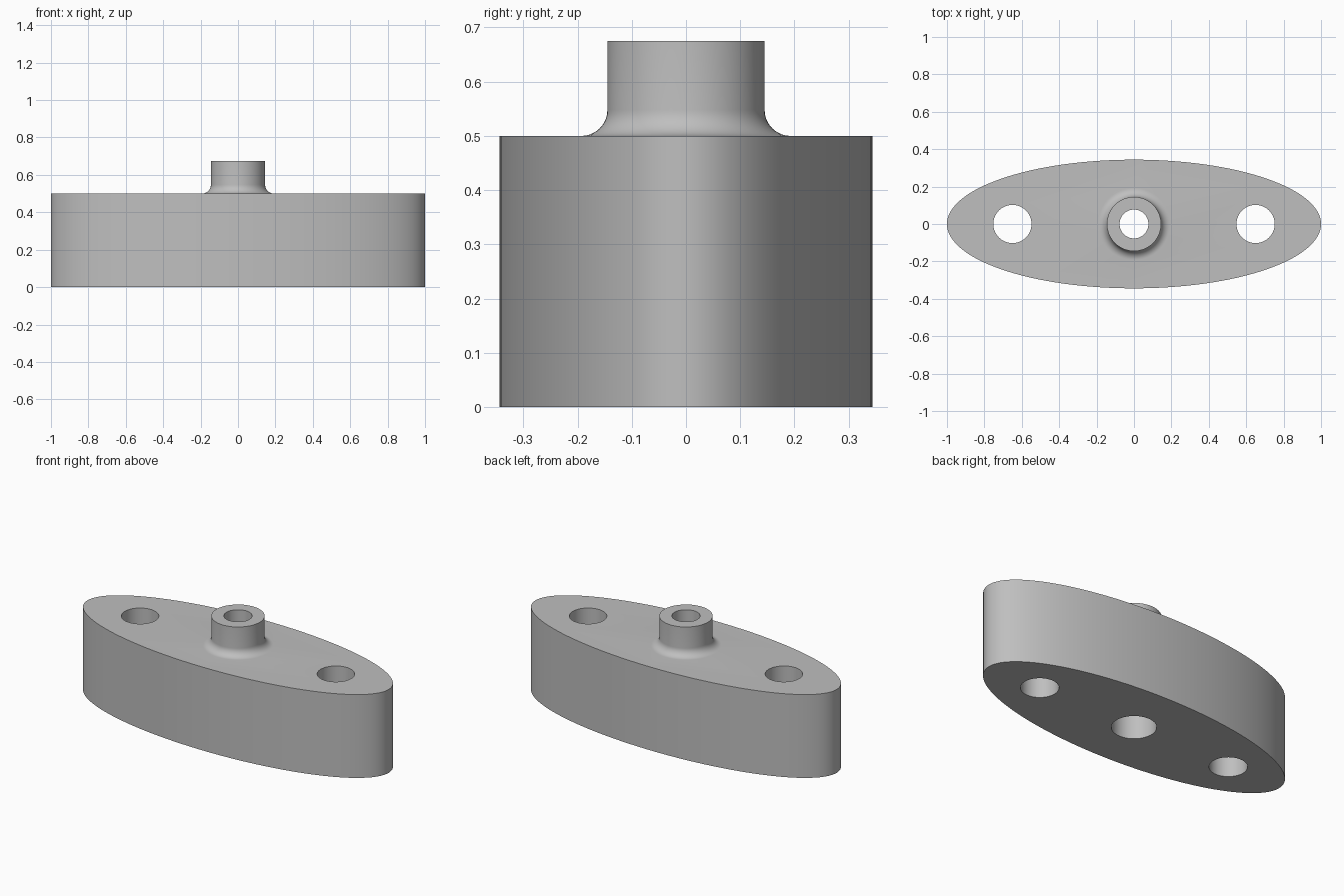
import bpy, bmesh
from math import cos, sin, pi, radians

if "Cube" in bpy.data.objects:
    bpy.data.objects.remove(bpy.data.objects["Cube"], do_unlink=True)

# Single grey material
grey = bpy.data.materials.new("plain grey")
grey.use_nodes = True
colour = (0.52, 0.52, 0.52, 1)
grey.diffuse_color = colour
grey.node_tree.nodes["Principled BSDF"].inputs["Base Color"].default_value = colour


def lathe(name, profile, x=0, sx=1, sy=1, sides=64):
    """Closed solid turned about z from (radius, height) points, bottom to top."""
    bm = bmesh.new()
    rings = []
    for r, z in profile:
        rings.append([bm.verts.new((x + r * sx * cos(2 * pi * i / sides),
                                    r * sy * sin(2 * pi * i / sides), z))
                      for i in range(sides)])
    for low, high in zip(rings, rings[1:]):
        for i in range(sides):
            j = (i + 1) % sides
            bm.faces.new((low[i], low[j], high[j], high[i]))
    bm.faces.new(rings[0][::-1])
    bm.faces.new(rings[-1])
    mesh = bpy.data.meshes.new(name)
    bm.to_mesh(mesh)
    bm.free()
    mesh.materials.append(grey)
    ob = bpy.data.objects.new(name, mesh)
    bpy.context.collection.objects.link(ob)
    return ob


def combine(target, tool, operation):
    """Apply a boolean and remove the tool object."""
    mod = target.modifiers.new(operation, 'BOOLEAN')
    mod.operation, mod.object, mod.solver = operation, tool, 'EXACT'
    bpy.context.view_layer.objects.active = target
    bpy.ops.object.modifier_apply(modifier=mod.name)
    bpy.data.objects.remove(tool, do_unlink=True)


# Elliptical flange body
top, height = 0.5, 0.675
flange = lathe("flange_body", [(1, 0), (1, top)], sy=0.344, sides=128)

# Central boss with a concave fillet at its foot
boss_r, fillet = 0.145, 0.048
foot = [(boss_r + fillet * (1 - cos(a)), top + fillet * (1 - sin(a)))
        for a in (pi / 2 * (1 - k / 10) for k in range(11))]
boss = lathe("boss", [(boss_r + fillet, top - 0.1)] + foot + [(boss_r, height)])
combine(flange, boss, 'UNION')

# Stepped central bore, wider from below
bore = lathe("bore_cutter", [(0.12, -0.1), (0.12, top), (0.077, top), (0.077, height + 0.1)])
combine(flange, bore, 'DIFFERENCE')

# Bolt holes either side
for side in (-1, 1):
    hole = lathe("bolt_hole_cutter", [(0.102, -0.1), (0.102, top + 0.1)], x=side * 0.65)
    combine(flange, hole, 'DIFFERENCE')

# Smooth walls with sharp rims
bpy.ops.object.select_all(action='DESELECT')
flange.select_set(True)
bpy.context.view_layer.objects.active = flange
bpy.ops.object.shade_smooth_by_angle(angle=radians(30))
